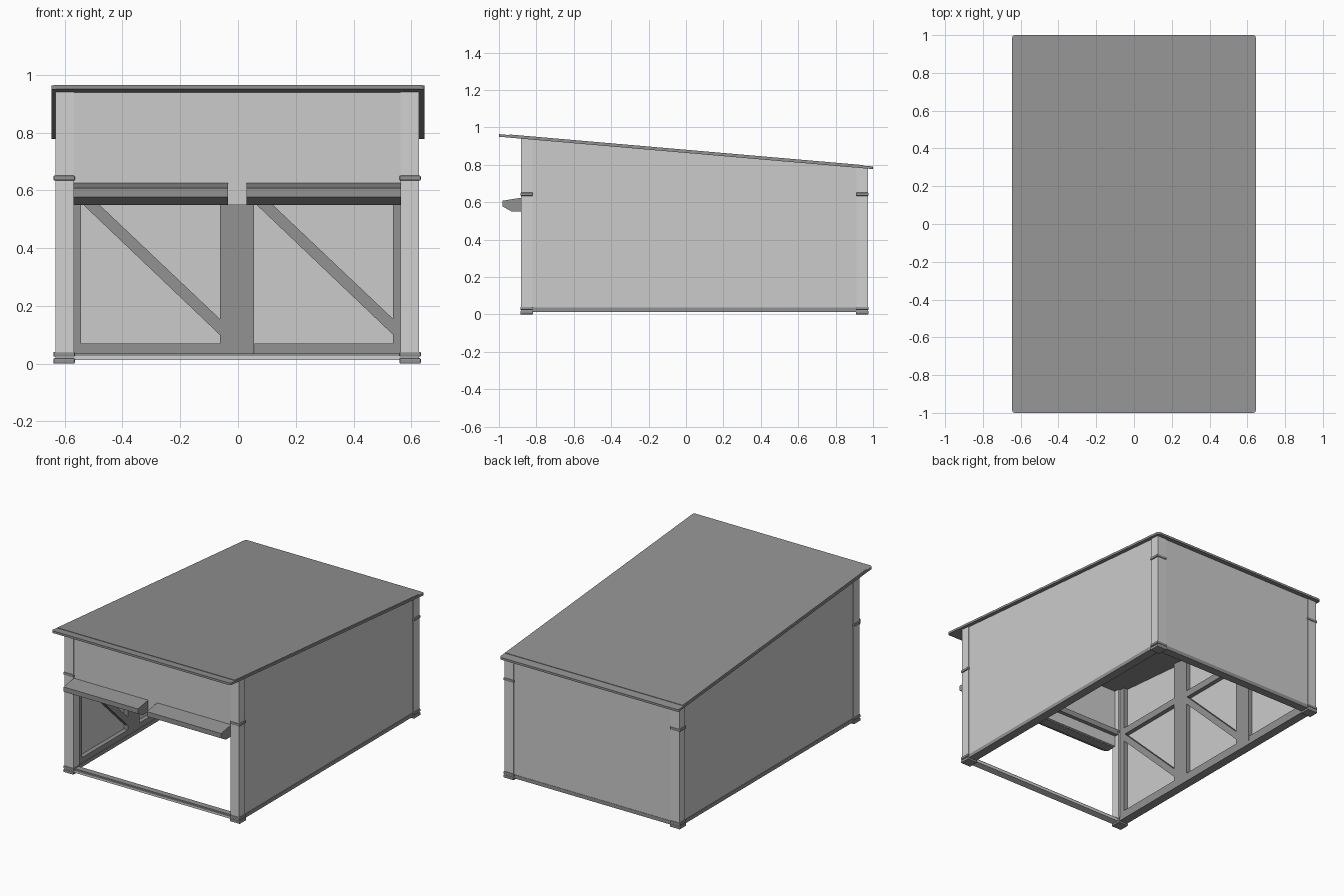
import bpy, bmesh

if "Cube" in bpy.data.objects:
    bpy.data.objects.remove(bpy.data.objects["Cube"])


def material(name, v):
    m = bpy.data.materials.new(name)
    m.use_nodes = True
    m.diffuse_color = (v, v, v, 1)
    m.node_tree.nodes["Principled BSDF"].inputs["Base Color"].default_value = (v, v, v, 1)
    return m


PANEL = material("light grey panel", 0.6)
POST = material("pale grey post", 0.64)
DARK = material("dark grey trim", 0.29)
SHIFT = -0.003


def roof_z(y):
    """Height of the roof underside."""
    return 0.8635 - 0.0865 * y


def prism(name, pts, axis, a, b, mat, corner=0):
    """Extrude a profile of (y, z) along x, or of (x, z) along y."""
    def place(p, t):
        return (t, p[0], p[1]) if axis == "x" else (p[0], t, p[1])
    bm = bmesh.new()
    ends = [[bm.verts.new(place(p, t)) for p in pts] for t in (a, b)]
    bm.faces.new(ends[0])
    bm.faces.new(ends[1][::-1])
    n = len(pts)
    for i in range(n):
        j = (i + 1) % n
        bm.faces.new((ends[0][i], ends[1][i], ends[1][j], ends[0][j]))
    if corner:
        edges = [e for e in bm.edges
                 if abs((e.verts[0].co - e.verts[1].co).normalized().z) > 0.9]
        bmesh.ops.bevel(bm, geom=edges, offset=corner, segments=3, profile=0.5,
                        affect="EDGES")
    bmesh.ops.recalc_face_normals(bm, faces=bm.faces)
    mesh = bpy.data.meshes.new(name)
    bm.to_mesh(mesh)
    bm.free()
    mesh.materials.append(mat)
    ob = bpy.data.objects.new(name, mesh)
    bpy.context.collection.objects.link(ob)
    if "roof" not in name:
        ob.location.x = SHIFT
    return ob


def rect(u0, u1, z0, z1):
    return [(u0, z0), (u1, z0), (u1, z1), (u0, z1)]


def under_roof(y0, y1, z0):
    """Side profile that runs up to the sloping roof."""
    return [(y0, z0), (y1, z0), (y1, roof_z(y1)), (y0, roof_z(y0))]


# Sloping roof slab with a thin raised sheet
def slope(y, lo, hi):
    return [(-y, roof_z(-y) + lo), (y, roof_z(y) + lo),
            (y, roof_z(y) + hi), (-y, roof_z(-y) + hi)]


prism("roof_slab", slope(1.0, 0, 0.014), "x", -0.645, 0.645, DARK, corner=0.014)
prism("roof_sheet", slope(0.945, 0.013, 0.017), "x", -0.638, 0.638, DARK)

# Walls
for side, s in (("right", -1), ("left", 1)):
    prism(side + "_wall", under_roof(-0.85, 0.94, 0.02), "x", s * 0.602, s * 0.623, PANEL)
prism("back_wall", under_roof(0.945, 0.967, 0.02), "x", -0.6, 0.6, PANEL)
prism("front_panel", under_roof(-0.878, -0.858, 0.64), "x", -0.58, 0.58, PANEL)
prism("front_header", rect(-0.875, -0.855, 0.55, 0.645), "x", -0.58, 0.58, PANEL)

# Corner posts with feet and bands
for side, s in (("right", -1), ("left", 1)):
    for end, y0, y1 in (("front", -0.882, -0.822), ("back", 0.912, 0.972)):
        name = end + "_" + side
        prism(name + "_post", under_roof(y0, y1, 0.01), "x", s * 0.565, s * 0.629, POST)
        for part, z0, z1 in (("foot", 0, 0.019), ("ankle_band", 0.024, 0.041),
                             ("upper_band", 0.634, 0.651)):
            ob = prism(name + "_" + part, rect(y0 - 0.004, y1 + 0.004, z0, z1),
                       "x", s * 0.562, s * 0.636, DARK)
            bev = ob.modifiers.new("soft_edges", "BEVEL")
            bev.width = 0.004
            bev.segments = 2

# Ground sills
for side, s in (("right", -1), ("left", 1)):
    prism(side + "_sill", rect(-0.85, 0.94, 0.012, 0.036), "x", s * 0.57, s * 0.627, DARK)
prism("front_sill", rect(-0.58, 0.58, 0.012, 0.027), "y", -0.877, -0.827, POST)
prism("front_sill_cap", rect(-0.58, 0.58, 0.027, 0.036), "y", -0.872, -0.832, DARK)
prism("back_sill", rect(-0.58, 0.58, 0.012, 0.036), "y", 0.915, 0.969, DARK)


# Inner framing: each bay has two studs and a brace
def brace(u0, u1):
    return [(u0, 0.557), (u1, 0.1), (u1, 0.155), (u0, 0.61)]


STUD = 0.06
for k, u0 in enumerate((-0.6, 0.0)):
    u1 = u0 + 0.6
    top = roof_z(0.945)
    for part, pts in (("left_stud", rect(u0, u0 + STUD - 0.001, 0.02, top)),
                      ("right_stud", rect(u1 - STUD, u1 - 0.001, 0.02, top)),
                      ("brace", brace(u0 + STUD, u1 - STUD)),
                      ("bottom_rail", rect(u0 + STUD, u1 - STUD, 0.036, 0.07)),
                      ("middle_rail", rect(u0 + STUD, u1 - STUD, 0.605, 0.65))):
        prism(f"back_bay_{k + 1}_{part}", pts, "y", 0.917, 0.945, DARK)

BAY = 0.59
for side, s in (("right", -1), ("left", 1)):
    for k in range(3):
        u0 = -0.84 + k * BAY
        u1 = u0 + BAY
        for part, pts in (("front_stud", under_roof(u0, u0 + STUD - 0.001, 0.02)),
                          ("back_stud", under_roof(u1 - STUD, u1 - 0.001, 0.02)),
                          ("brace", brace(u0 + STUD, u1 - STUD)),
                          ("bottom_rail", rect(u0 + STUD, u1 - STUD, 0.036, 0.07)),
                          ("middle_rail", rect(u0 + STUD, u1 - STUD, 0.605, 0.65))):
            prism(f"{side}_bay_{k + 1}_{part}", pts, "x", s * 0.574, s * 0.602, DARK)

prism("front_inner_rail", rect(-0.574, 0.574, 0.62, 0.655), "y", -0.856, -0.83, DARK)

# Folded door canopies over the opening
canopy = [(-0.87, 0.626), (-0.98, 0.608), (-0.98, 0.577), (-0.93, 0.549), (-0.87, 0.549)]
for side, s in (("right", -1), ("left", 1)):
    prism(side + "_canopy", canopy, "x", s * 0.032, s * 0.567, DARK)
